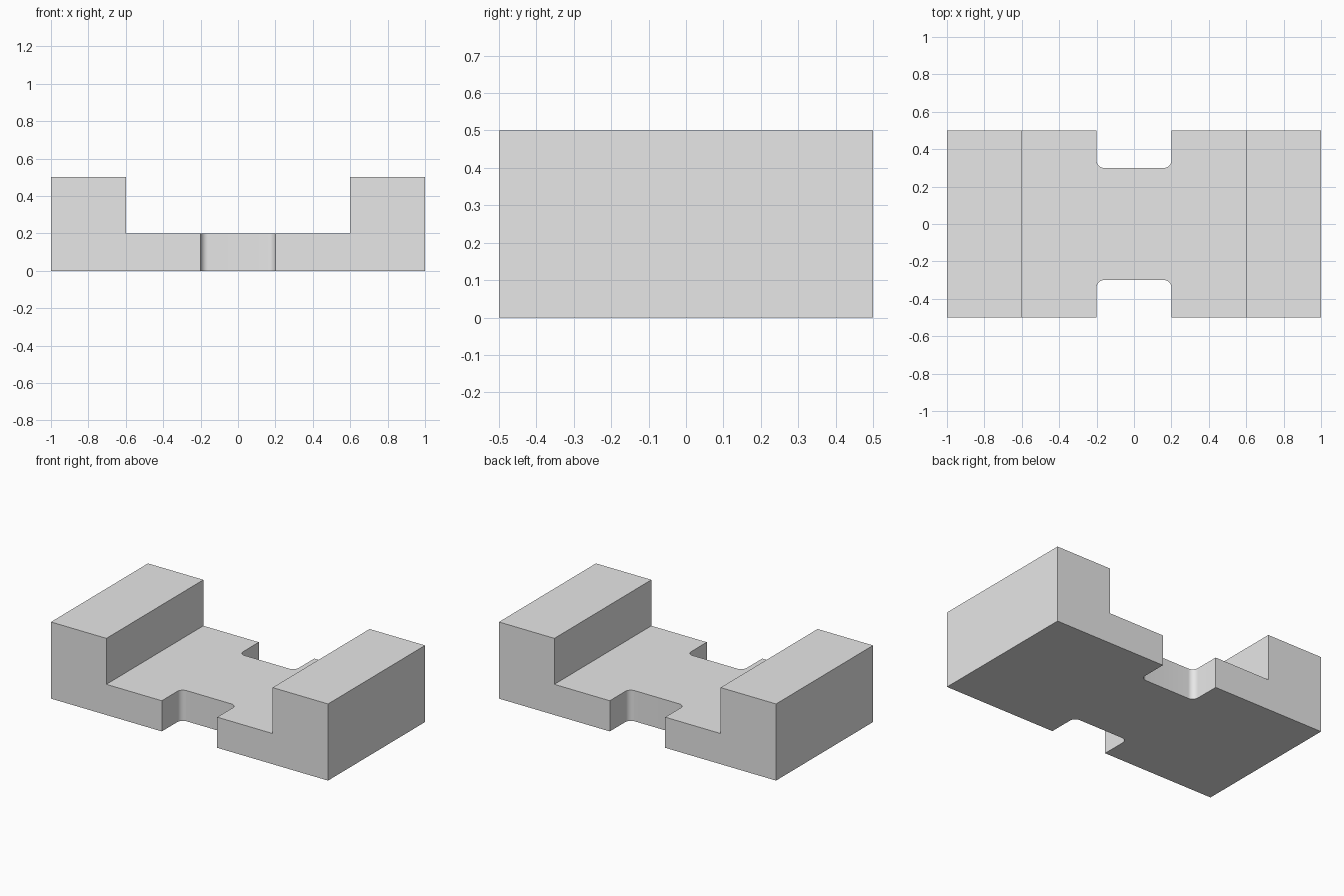
import bpy
import bmesh
from math import radians

WIDTH, DEPTH, HEIGHT = 2.0, 1.0, 0.5
FLOOR = 0.2          # height of the low middle deck
INNER = 0.6          # half width between the raised ends
NOTCH = 0.2          # half width and depth of the side notches
FILLET = 0.04

default = bpy.data.objects.get("Cube")
if default:
    bpy.data.objects.remove(default)

grey = bpy.data.materials.new("light_grey")
grey.use_nodes = True
colour = (0.8, 0.8, 0.8, 1)
grey.diffuse_color = colour
grey.node_tree.nodes["Principled BSDF"].inputs["Base Color"].default_value = colour


def add_object(name, bm):
    bmesh.ops.recalc_face_normals(bm, faces=bm.faces)
    mesh = bpy.data.meshes.new(name)
    bm.to_mesh(mesh)
    bm.free()
    mesh.materials.append(grey)
    obj = bpy.data.objects.new(name, mesh)
    bpy.context.collection.objects.link(obj)
    return obj


def extrude_outline(points, direction):
    bm = bmesh.new()
    face = bm.faces.new([bm.verts.new(p) for p in points])
    result = bmesh.ops.extrude_face_region(bm, geom=[face], use_keep_orig=True)
    moved = [v for v in result["geom"] if isinstance(v, bmesh.types.BMVert)]
    bmesh.ops.translate(bm, verts=moved, vec=direction)
    return bm


# Channel-shaped block: low deck between two raised ends
half = [(INNER, FLOOR), (INNER, HEIGHT), (WIDTH / 2, HEIGHT), (WIDTH / 2, 0)]
profile = half + [(-x, z) for x, z in reversed(half)]
block = add_object("channel_block", extrude_outline(
    [(x, -DEPTH / 2, z) for x, z in profile], (0, DEPTH, 0)))

# Notches in the front and back of the deck, with rounded inner corners
for side, name in ((-1, "front_notch_cutter"), (1, "back_notch_cutter")):
    inner, outer = side * (DEPTH / 2 - NOTCH), side * (DEPTH / 2 + 0.1)
    bm = extrude_outline([(-NOTCH, inner, -0.1), (NOTCH, inner, -0.1),
                          (NOTCH, outer, -0.1), (-NOTCH, outer, -0.1)],
                         (0, 0, FLOOR + 0.2))
    corners = [e for e in bm.edges
               if all(abs(v.co.y - inner) < 1e-4 for v in e.verts)
               and abs(e.verts[0].co.z - e.verts[1].co.z) > 0.1]
    bmesh.ops.bevel(bm, geom=corners, offset=FILLET, segments=10,
                    profile=0.5, affect='EDGES')
    cutter = add_object(name, bm)
    cutter.hide_render = True
    cut = block.modifiers.new(name, 'BOOLEAN')
    cut.operation = 'DIFFERENCE'
    cut.solver = 'EXACT'
    cut.object = cutter
    bpy.context.view_layer.objects.active = block
    bpy.ops.object.modifier_apply(modifier=cut.name)
    bpy.data.objects.remove(cutter)

# Smooth the rounded corners, keep all other edges sharp
bpy.ops.object.select_all(action='DESELECT')
block.select_set(True)
bpy.context.view_layer.objects.active = block
bpy.ops.object.shade_smooth_by_angle(angle=radians(30))
